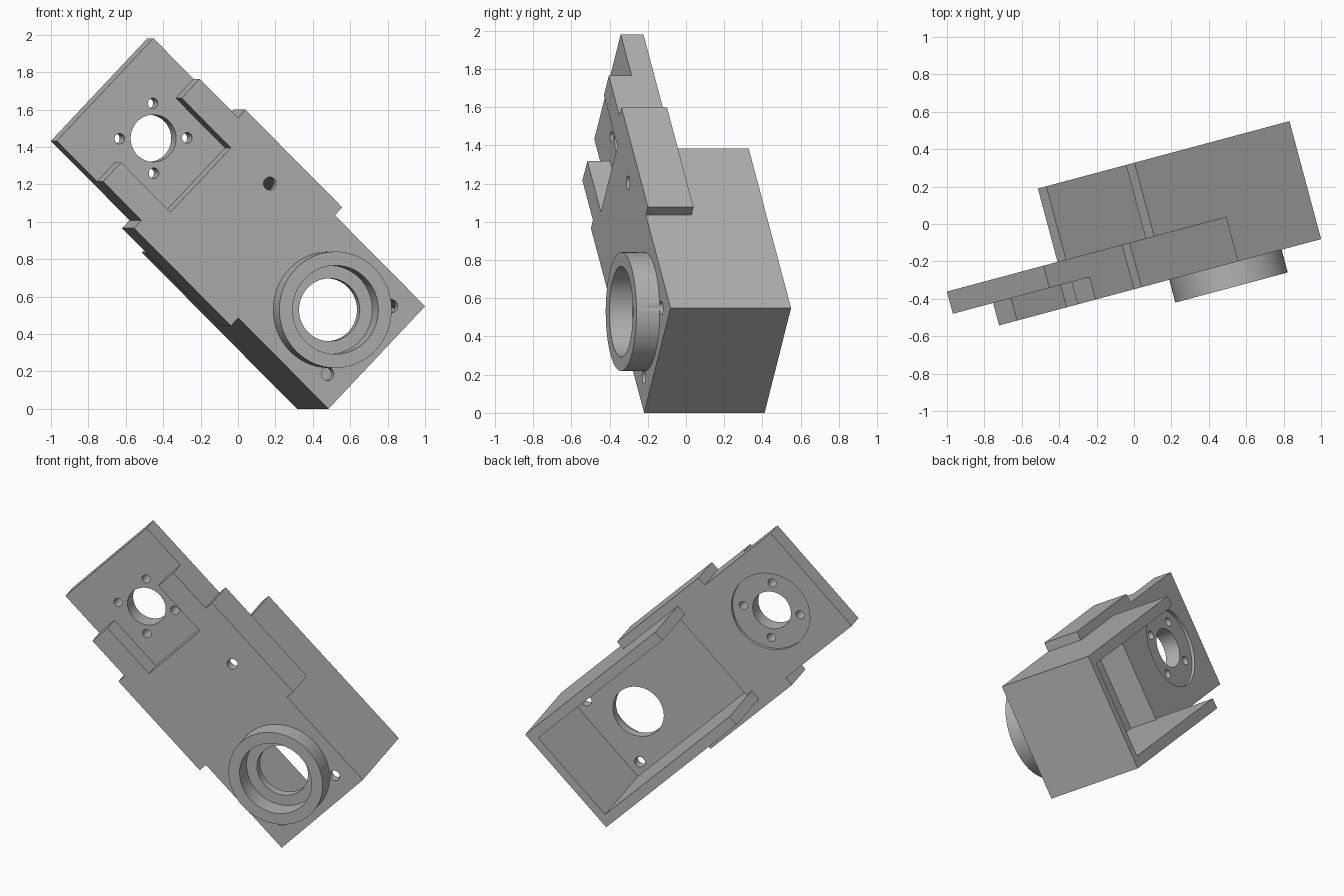
import bpy, bmesh, math
from mathutils import Matrix, Vector

cube = bpy.data.objects.get("Cube")
if cube:
    bpy.data.objects.remove(cube, do_unlink=True)

# Local frame: x across, y along the part, z out of the front face
HALF, WIDE, LENGTH = 0.383, 0.442, 2.053
FRONT, SEAT, BACK, FLOOR, REAR, RIM = 0.337, 0.213, 0.09, 0.279, -0.316, 0.463
BORE_Y, MOTOR_Y = 0.366, 1.68

metal = bpy.data.materials.new("light grey metal")
metal.use_nodes = True
grey = (0.46, 0.46, 0.46, 1)
metal.diffuse_color = grey
metal.node_tree.nodes["Principled BSDF"].inputs["Base Color"].default_value = grey


def make(name, bm):
    bmesh.ops.recalc_face_normals(bm, faces=bm.faces)
    mesh = bpy.data.meshes.new(name)
    bm.to_mesh(mesh)
    bm.free()
    mesh.materials.append(metal)
    ob = bpy.data.objects.new(name, mesh)
    bpy.context.collection.objects.link(ob)
    return ob


def prism(name, outline, z0, z1):
    bm = bmesh.new()
    face = bm.faces.new([bm.verts.new((x, y, z0)) for x, y in outline])
    new = bmesh.ops.extrude_face_region(bm, geom=[face])["geom"]
    verts = [v for v in new if isinstance(v, bmesh.types.BMVert)]
    bmesh.ops.translate(bm, verts=verts, vec=(0, 0, z1 - z0))
    return make(name, bm)


def block(name, half, y0, y1, z0, z1):
    return prism(name, [(-half, y0), (half, y0), (half, y1), (-half, y1)], z0, z1)


def disc(name, x, y, r, z0, z1, n=64):
    pts = [(x + r * math.cos(math.tau * i / n), y + r * math.sin(math.tau * i / n)) for i in range(n)]
    return prism(name, pts, z0, z1)


def combine(target, tool, operation):
    mod = target.modifiers.new(tool.name, 'BOOLEAN')
    mod.operation, mod.solver, mod.object = operation, 'EXACT', tool
    bpy.context.view_layer.objects.active = target
    bpy.ops.object.modifier_apply(modifier=mod.name)
    bpy.data.objects.remove(tool, do_unlink=True)


def cut(tool):
    combine(housing, tool, 'DIFFERENCE')


# Face plate with its wider middle band
side = [(HALF, 0), (HALF, 0.697), (WIDE, 0.697), (WIDE, 1.445), (HALF, 1.445), (HALF, LENGTH)]
outline = side + [(-x, y) for x, y in reversed(side)]
housing = prism("gear_housing", outline, BACK, FRONT)

# Deep box behind and bearing ring in front
combine(housing, block("rear_box", HALF, 0, 1.198, REAR, 0.25), 'UNION')
combine(housing, disc("bearing_ring", 0, BORE_Y, 0.311, 0.31, RIM, 96), 'UNION')

# Stepped motor seat between two rails
cut(block("seat_end", 0.6, 1.742, 2.3, SEAT, 0.6))
cut(block("seat_slot", 0.24, 1.36, 2.3, SEAT, 0.6))

# Open cavity at the back
cut(block("cavity", 0.316, 0.055, 1.15, -0.6, FLOOR))
cut(block("cavity_mouth", 0.316, 1.1, 1.4, -0.6, BACK))

# Bearing bore, motor hole and shallow round recess behind it
cut(disc("bearing_bore", 0, BORE_Y, 0.237, FRONT, 0.6, 96))
cut(disc("shaft_hole", 0, BORE_Y, 0.168, 0.2, 0.6))
cut(disc("motor_recess", 0, MOTOR_Y, 0.258, -0.1, BACK + 0.02, 96))
cut(disc("motor_hole", 0, MOTOR_Y, 0.126, -0.1, 0.5))

# Screw holes
for sx in (-1, 1):
    for sy in (-1, 1):
        cut(disc("motor_screw", sx * 0.132, MOTOR_Y + sy * 0.132, 0.028, -0.1, 0.5, 24))
for x, y in ((-0.253, 0.134), (0.253, 0.134), (0.253, 1.073)):
    cut(disc("mount_screw", x, y, 0.035, 0.1, 0.4, 24))

# Smooth round walls, keep edges sharp
bpy.ops.object.select_all(action='DESELECT')
housing.select_set(True)
bpy.context.view_layer.objects.active = housing
bpy.ops.object.shade_smooth_by_angle(angle=math.radians(30))

# Turn the part upright into its leaning pose
yaw, lean = math.radians(15), math.radians(44.25)
u = Vector((math.cos(yaw), math.sin(yaw), 0))
up = Vector((0, 0, 1))
across = u * math.sin(lean) + up * math.cos(lean)
along = up * math.sin(lean) - u * math.cos(lean)
pose = Matrix((across, along, across.cross(along))).transposed().to_4x4()
pose.translation = u * 0.678 + up * 0.2745
housing.data.transform(pose)
housing.data.update()
